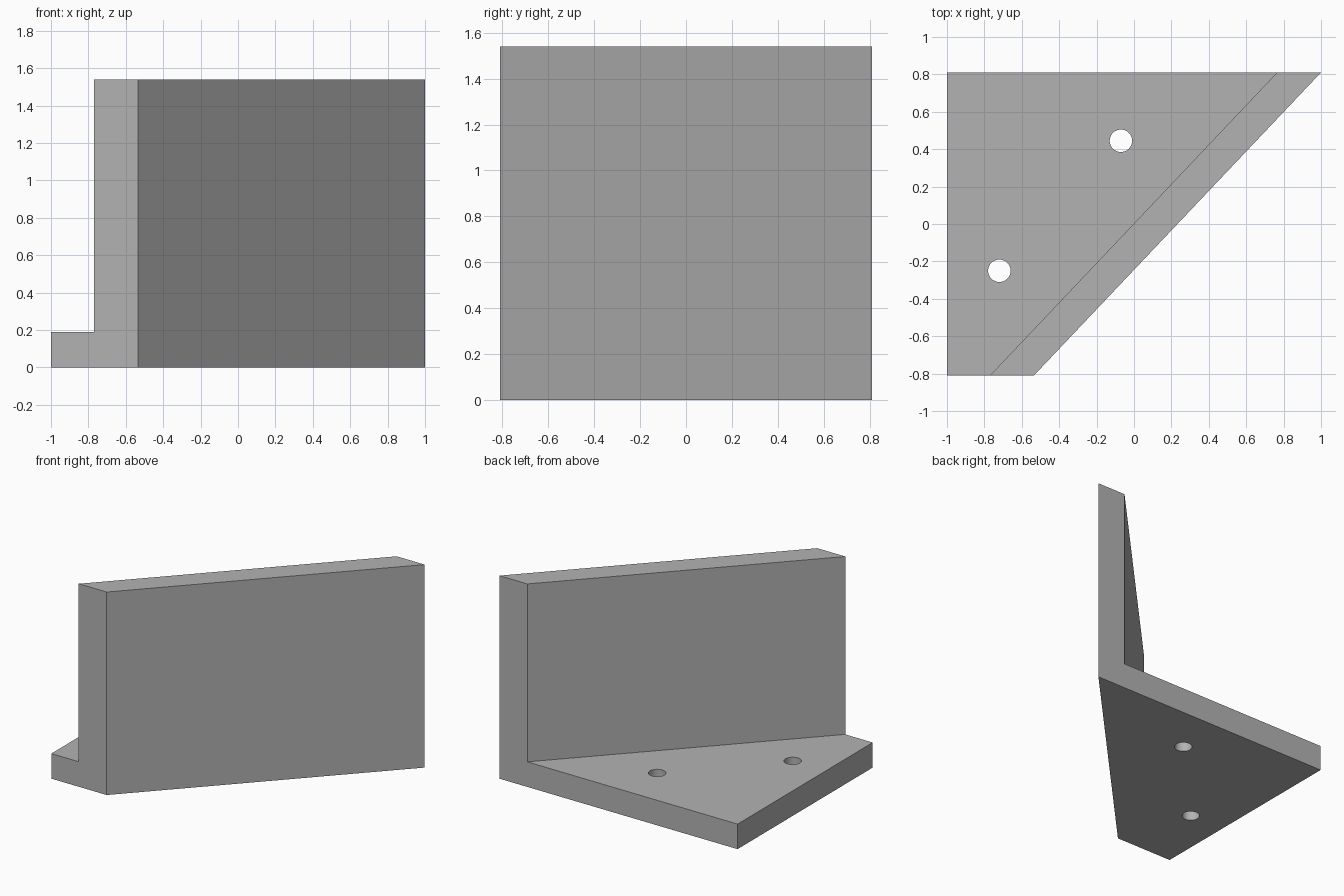
import bpy, bmesh

cube = bpy.data.objects.get("Cube")
if cube:
    bpy.data.objects.remove(cube, do_unlink=True)

HALF_DEPTH, SLANT = 0.81, 1.535
HEIGHT, FOOT_TOP = 1.54, 0.19
LEFT, INNER, OUTER = -1.0, -0.77, -0.535

# Plain grey material
grey = bpy.data.materials.new("plain_grey")
grey.use_nodes = True
color = (0.45, 0.45, 0.45, 1)
grey.diffuse_color = color
grey.node_tree.nodes["Principled BSDF"].inputs["Base Color"].default_value = color

# L-shaped bracket: the profile is swept backwards, its wall drifting along the slant
profile = [(LEFT, 0), (OUTER, 0), (OUTER, HEIGHT), (INNER, HEIGHT),
           (INNER, FOOT_TOP), (LEFT, FOOT_TOP)]
bm = bmesh.new()
front = [bm.verts.new((x, -HALF_DEPTH, z)) for x, z in profile]
back = [bm.verts.new((x if x == LEFT else x + SLANT, HALF_DEPTH, z)) for x, z in profile]
bm.faces.new(front)
bm.faces.new(back[::-1])
for i in range(len(profile)):
    j = (i + 1) % len(profile)
    bm.faces.new((front[i], back[i], back[j], front[j]))
bmesh.ops.recalc_face_normals(bm, faces=bm.faces)
mesh = bpy.data.meshes.new("angled_bracket")
bm.to_mesh(mesh)
bm.free()
bracket = bpy.data.objects.new("angled_bracket", mesh)
bpy.context.collection.objects.link(bracket)
mesh.materials.append(grey)

# Screw holes through the foot
cutters = []
for x, y in [(-0.07, 0.445), (-0.72, -0.25)]:
    bpy.ops.mesh.primitive_cylinder_add(vertices=48, radius=0.06, depth=0.6,
                                        location=(x, y, FOOT_TOP / 2))
    cutter = bpy.context.object
    cutter.name = "hole_cutter"
    cutter.data.materials.append(grey)
    cutter.hide_render = True
    cutters.append(cutter)
    hole = bracket.modifiers.new("screw_hole", "BOOLEAN")
    hole.operation = "DIFFERENCE"
    hole.solver = "EXACT"
    hole.object = cutter

# Apply the holes, drop the cutters, smooth only the round hole walls
bpy.ops.object.select_all(action="DESELECT")
bracket.select_set(True)
bpy.context.view_layer.objects.active = bracket
for name in [m.name for m in bracket.modifiers]:
    bpy.ops.object.modifier_apply(modifier=name)
for cutter in cutters:
    bpy.data.objects.remove(cutter, do_unlink=True)
bpy.ops.object.shade_smooth_by_angle()
